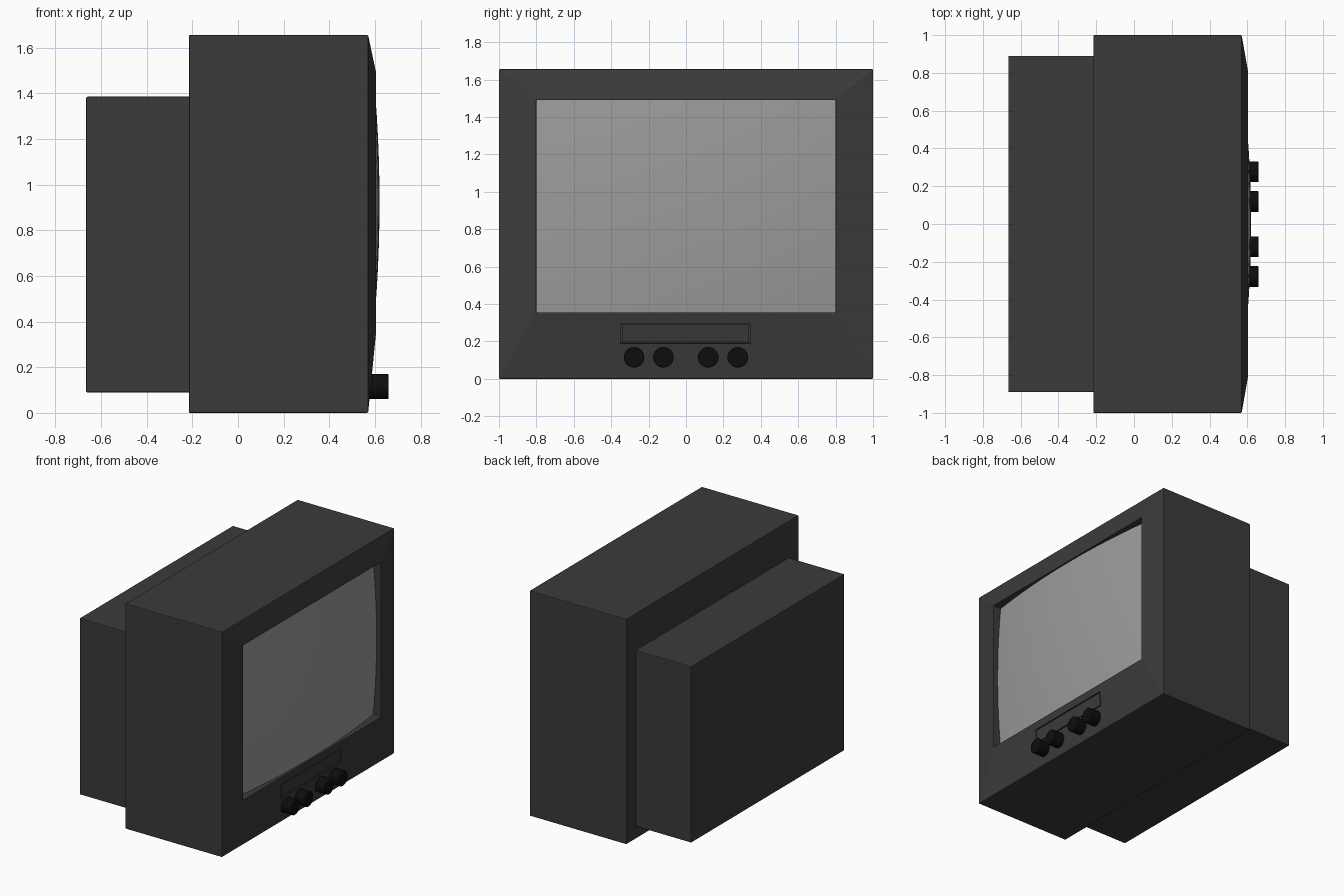
import bpy, bmesh, math
from mathutils import Matrix

if "Cube" in bpy.data.objects:
    bpy.data.objects.remove(bpy.data.objects["Cube"])


def material(name, v):
    m = bpy.data.materials.new(name)
    m.diffuse_color = (*v, 1)
    m.use_nodes = True
    m.node_tree.nodes["Principled BSDF"].inputs["Base Color"].default_value = m.diffuse_color
    return m


DARK = material("dark_plastic", (0.045, 0.042, 0.043))
BLACK = material("black_plastic", (0.004, 0.004, 0.004))
GLASS = material("grey_glass", (0.33, 0.33, 0.33))


def make(name, bm, mat, bevel=0):
    bmesh.ops.recalc_face_normals(bm, faces=bm.faces)
    me = bpy.data.meshes.new(name)
    bm.to_mesh(me)
    bm.free()
    ob = bpy.data.objects.new(name, me)
    bpy.context.collection.objects.link(ob)
    me.materials.append(mat)
    if bevel:
        b = ob.modifiers.new("bevel", "BEVEL")
        b.width = bevel
        b.segments = 2
        b.limit_method = "ANGLE"
        b.angle_limit = math.radians(40)
    return ob


def box(name, lo, hi, mat, bevel=0):
    bm = bmesh.new()
    size = [b - a for a, b in zip(lo, hi)]
    mid = [(a + b) / 2 for a, b in zip(lo, hi)]
    bmesh.ops.create_cube(bm, size=1, matrix=Matrix.Translation(mid) @ Matrix.Diagonal((*size, 1)))
    return make(name, bm, mat, bevel)


def smooth(ob):
    bpy.ops.object.select_all(action="DESELECT")
    ob.select_set(True)
    bpy.context.view_layer.objects.active = ob
    bpy.ops.object.shade_smooth_by_angle(angle=math.radians(30))


# Cabinet: rectangular rings from the back to the recessed screen opening
W, Z0, Z1 = 0.80, 0.355, 1.49
rings = [(-0.215, 1, 0, 1.655), (0.57, 1, 0, 1.655), (0.605, W, Z0, Z1), (0.50, W, Z0, Z1)]
bm = bmesh.new()
loops = [[bm.verts.new((x, y, z)) for y, z in ((-w, a), (w, a), (w, b), (-w, b))] for x, w, a, b in rings]
for p, q in zip(loops, loops[1:]):
    for i in range(4):
        j = (i + 1) % 4
        bm.faces.new((p[i], p[j], q[j], q[i]))
bm.faces.new(loops[0])
bm.faces.new(loops[-1])
cabinet = make("cabinet", bm, DARK, 0.005)

# Rear housing for the tube
box("rear_housing", (-0.665, -0.89, 0.09), (-0.205, 0.89, 1.385), DARK, 0.005)

# Control door set into a slot on the sloped bezel
tilt = math.atan2(0.035, Z0)
cx, cz = 0.57 + 0.035 * 0.2425 / Z0, 0.2425
slot = box("door_slot_cutter", (-0.02, -0.35, -0.054), (0.03, 0.345, 0.054), DARK)
door = box("control_door", (-0.03, -0.343, -0.047), (0.0, 0.338, 0.047), DARK)
for ob in (slot, door):
    ob.location = (cx, 0, cz)
    ob.rotation_euler.y = tilt
slot.hide_render = True
slot.hide_viewport = True
cut = cabinet.modifiers.new("door_slot", "BOOLEAN")
cut.operation = "DIFFERENCE"
cut.object = slot

# Bulging screen, a shallow spherical patch filling the opening
bm = bmesh.new()
bmesh.ops.create_grid(bm, x_segments=24, y_segments=18, size=1)
zc, h = (Z0 + Z1) / 2, (Z1 - Z0) / 2
for v in bm.verts:
    y, z = v.co.x * W, v.co.y * h
    v.co = (0.62 - 6 + math.sqrt(36 - y * y - z * z), y, zc + z)
smooth(make("screen", bm, GLASS))

# Knobs
for i, y in enumerate((-0.278, -0.121, 0.119, 0.277)):
    bm = bmesh.new()
    bmesh.ops.create_cone(bm, cap_ends=True, segments=32, radius1=0.055, radius2=0.055, depth=0.09,
                          matrix=Matrix.Translation((0.615, y, 0.115)) @ Matrix.Rotation(math.pi / 2, 4, "Y"))
    smooth(make(f"knob_{i + 1}", bm, BLACK, 0.004))
